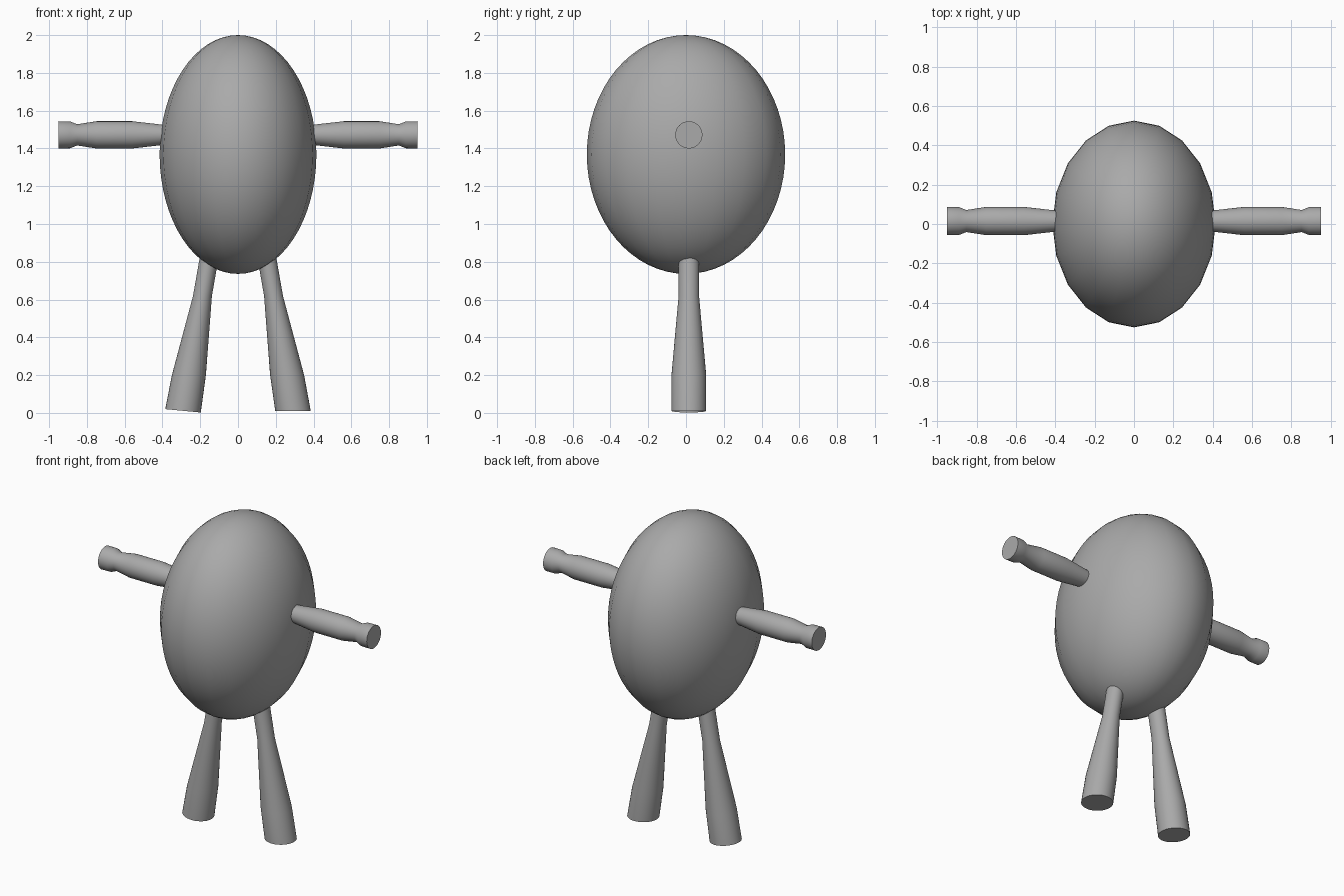
import bpy, bmesh, math
from mathutils import Vector

if "Cube" in bpy.data.objects:
    bpy.data.objects.remove(bpy.data.objects["Cube"])

grey = bpy.data.materials.new("grey")
grey.diffuse_color = (0.4, 0.4, 0.4, 1)
grey.use_nodes = True
grey.node_tree.nodes["Principled BSDF"].inputs["Base Color"].default_value = grey.diffuse_color


def finish(name, bm):
    bmesh.ops.recalc_face_normals(bm, faces=bm.faces)
    mesh = bpy.data.meshes.new(name)
    bm.to_mesh(mesh)
    bm.free()
    obj = bpy.data.objects.new(name, mesh)
    bpy.context.collection.objects.link(obj)
    mesh.materials.append(grey)
    bpy.ops.object.select_all(action='DESELECT')
    obj.select_set(True)
    bpy.context.view_layer.objects.active = obj
    bpy.ops.object.shade_smooth_by_angle(angle=math.radians(40))
    return obj


def tube(name, rings, sides=32):
    """Capped limb; each ring is (centre, first radius vector, second radius vector)."""
    bm = bmesh.new()
    loops = []
    for c, u, v in rings:
        loops.append([bm.verts.new(Vector(c) + Vector(u) * math.cos(a) + Vector(v) * math.sin(a))
                      for a in (2 * math.pi * i / sides for i in range(sides))])
    for a, b in zip(loops, loops[1:]):
        for i in range(sides):
            j = (i + 1) % sides
            bm.faces.new((a[i], a[j], b[j], b[i]))
    bm.faces.new(loops[0])
    bm.faces.new(loops[-1])
    return finish(name, bm)


# Egg-shaped body
bm = bmesh.new()
bmesh.ops.create_uvsphere(bm, u_segments=20, v_segments=32, radius=1)
bmesh.ops.scale(bm, vec=(0.415, 0.525, 0.632), verts=bm.verts)
bmesh.ops.translate(bm, vec=(0, 0, 1.368), verts=bm.verts)
finish("body", bm)

LIMB_Y = 0.015
# Arm profile: distance from centre, radius
ARM = [(0.33, 0.052), (0.41, 0.055), (0.56, 0.072), (0.75, 0.072),
       (0.852, 0.056), (0.889, 0.071), (0.95, 0.072)]
# Leg profile: distance from centre, height, x radius, y radius
LEG = [(0.291, 0.011, 0.094, 0.092), (0.26, 0.2, 0.09, 0.092),
       (0.188, 0.62, 0.05, 0.054), (0.153, 0.82, 0.05, 0.054), (0.142, 0.88, 0.05, 0.054)]

for side, s in (("left", -1), ("right", 1)):
    tube(side + "_arm", [((s * x, LIMB_Y, 1.472), (0, r, 0), (0, 0, r)) for x, r in ARM])
    # The left foot is cut at a slight slant
    slant = [-0.009 if s < 0 else 0, 0.0, 0.0, 0.0, 0.0]
    tube(side + "_leg", [((s * x, LIMB_Y, z), (rx, 0, t), (0, ry, 0))
                         for (x, z, rx, ry), t in zip(LEG, slant)])
